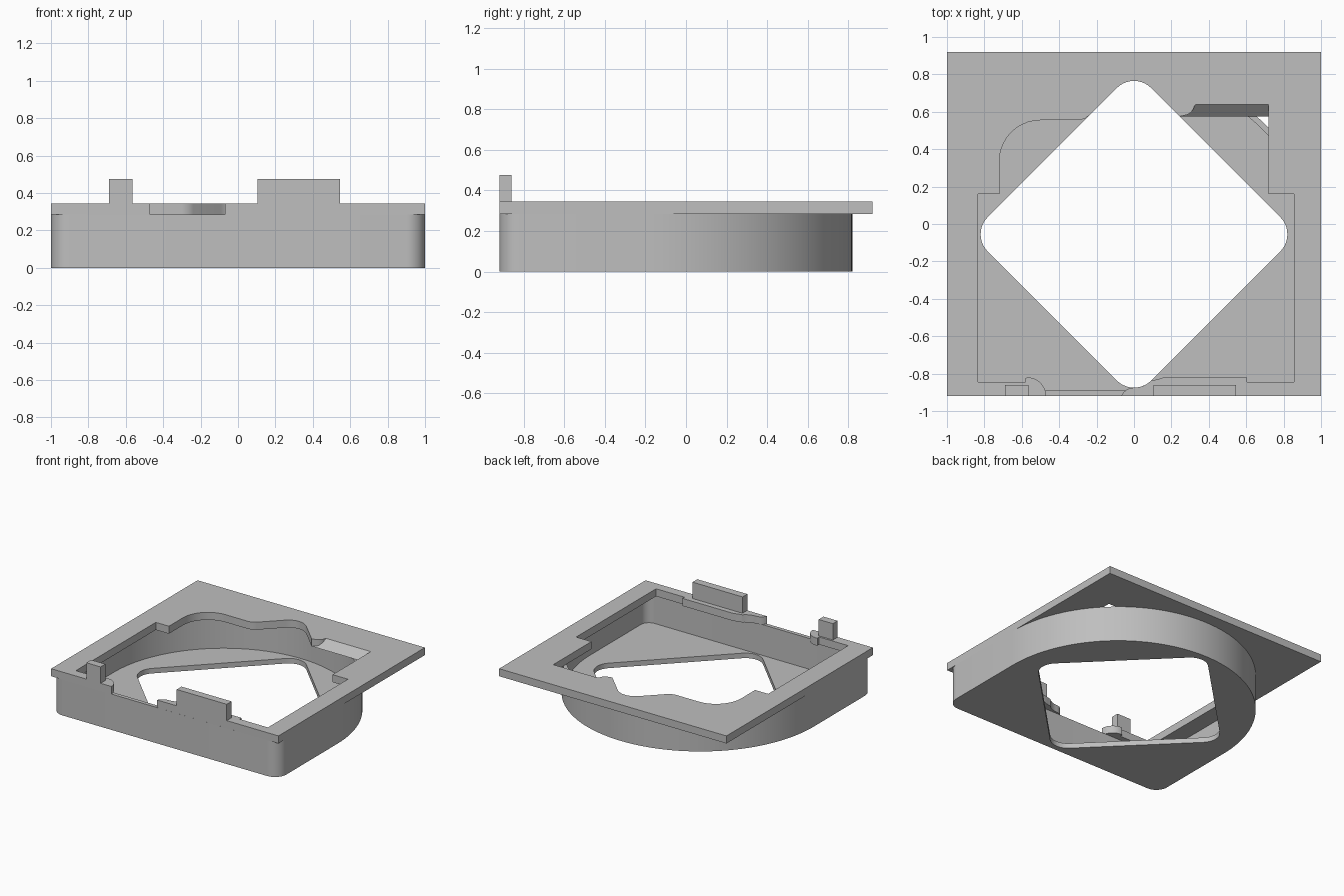
import bpy
import bmesh
from math import cos, sin, radians

if "Cube" in bpy.data.objects:
    bpy.data.objects.remove(bpy.data.objects["Cube"], do_unlink=True)

FLOOR, RIM, TOP, TAB = 0.04, 0.285, 0.345, 0.475
FRONT, BACK = -0.92, 0.92

grey = bpy.data.materials.new("plain grey")
grey.use_nodes = True
grey.diffuse_color = (0.52, 0.52, 0.52, 1)
grey.node_tree.nodes["Principled BSDF"].inputs["Base Color"].default_value = grey.diffuse_color


def arc(cx, cy, r, a0, a1, n=10):
    angles = [radians(a0 + (a1 - a0) * i / n) for i in range(n + 1)]
    return [(cx + r * cos(a), cy + r * sin(a)) for a in angles]


def slab(name, outlines, z0, z1):
    """Flat shape with optional holes, extruded from z0 to z1."""
    curve = bpy.data.curves.new(name, "CURVE")
    curve.dimensions = "2D"
    curve.fill_mode = "BOTH"
    curve.extrude = (z1 - z0) / 2
    for pts in outlines:
        spline = curve.splines.new("POLY")
        spline.points.add(len(pts) - 1)
        for p, (x, y) in zip(spline.points, pts):
            p.co = (x, y, 0, 1)
        spline.use_cyclic_u = True
    temp = bpy.data.objects.new(name + "_outline", curve)
    bpy.context.collection.objects.link(temp)
    bpy.context.view_layer.update()
    mesh = bpy.data.meshes.new_from_object(temp.evaluated_get(bpy.context.evaluated_depsgraph_get()))
    bpy.data.objects.remove(temp, do_unlink=True)
    bm = bmesh.new()
    bm.from_mesh(mesh)
    bmesh.ops.remove_doubles(bm, verts=bm.verts, dist=0.0001)
    bmesh.ops.translate(bm, verts=bm.verts, vec=(0, 0, (z0 + z1) / 2))
    bmesh.ops.recalc_face_normals(bm, faces=bm.faces)
    bm.to_mesh(mesh)
    bm.free()
    return finish(name, mesh)


def finish(name, mesh):
    mesh.materials.clear()
    mesh.materials.append(grey)
    obj = bpy.data.objects.new(name, mesh)
    bpy.context.collection.objects.link(obj)
    bpy.ops.object.select_all(action="DESELECT")
    obj.select_set(True)
    bpy.context.view_layer.objects.active = obj
    bpy.ops.object.shade_smooth_by_angle(angle=radians(30))
    return obj


def prism(name, profile, x0, x1):
    """Side profile of (y, z) points extruded along x."""
    bm = bmesh.new()
    face = bm.faces.new([bm.verts.new((x0, y, z)) for y, z in profile])
    ext = bmesh.ops.extrude_face_region(bm, geom=[face])
    moved = [v for v in ext["geom"] if isinstance(v, bmesh.types.BMVert)]
    bmesh.ops.translate(bm, verts=moved, vec=(x1 - x0, 0, 0))
    bmesh.ops.recalc_face_normals(bm, faces=bm.faces)
    mesh = bpy.data.meshes.new(name)
    bm.to_mesh(mesh)
    bm.free()
    return finish(name, mesh)


def housing(inset):
    """Straight front with rounded corners, half-round back."""
    r, c = 0.1 - inset, 0.9
    return (arc(-c, FRONT + 0.1, r, 180, 270) + arc(c, FRONT + 0.1, r, 270, 360)
            + arc(0, -0.18, 1 - inset, 0, 180, 64))


# Floor with a rounded diamond hole
reach, mid, r = 0.69, -0.055, 0.13
diamond = []
for i in range(4):
    a = i * 90
    diamond += arc(reach * cos(radians(a)), mid + reach * sin(radians(a)), r, a - 45, a + 45)
slab("floor", [housing(0), diamond[::-1]], 0, FLOOR)

# Thin wall around the floor
slab("housing_wall", [housing(0), housing(0.03)[::-1]], FLOOR, RIM)

# Square top plate, its opening running out through a notch in the front
opening = (
    arc(0, -0.95, 0.075, 156, 90, 6)
    + arc(0, mid - reach, r, 275, 315, 5)
    + [(0.12, -0.832), (0.16, -0.82), (0.605, -0.82), (0.605, -0.845), (0.855, -0.845),
       (0.855, 0.16), (0.72, 0.16), (0.72, 0.64), (0.33, 0.64)]
    + arc(0.26, 0.645, 0.065, -10, -80, 6)
    + [(0.245, 0.575)]
    + arc(0, mid + reach, r, 45, 135)
    + [(-0.24, 0.58), (-0.265, 0.562), (-0.3, 0.555)]
    + arc(-0.5, 0.335, 0.22, 90, 180)
    + [(-0.72, 0.16), (-0.835, 0.16), (-0.835, -0.845), (-0.58, -0.845), (-0.58, -0.825)]
    + arc(-0.57, FRONT, 0.1, 90, 0)
)
border = [(-1, FRONT), (-1, BACK), (1, BACK), (1, FRONT)]
slab("top_plate", [opening + border], RIM, TOP)

# Sloped ledge at the back of the opening
prism("sloped_ledge", [(0.575, RIM), (0.64, RIM), (0.64, TOP)], 0.245, 0.72)

# Upright tabs along the front edge
for name, x0, x1 in (("small_tab", -0.69, -0.565), ("wide_tab", 0.105, 0.545)):
    prism(name, [(FRONT, TOP), (-0.86, TOP), (-0.86, TAB), (FRONT, TAB)], x0, x1)
